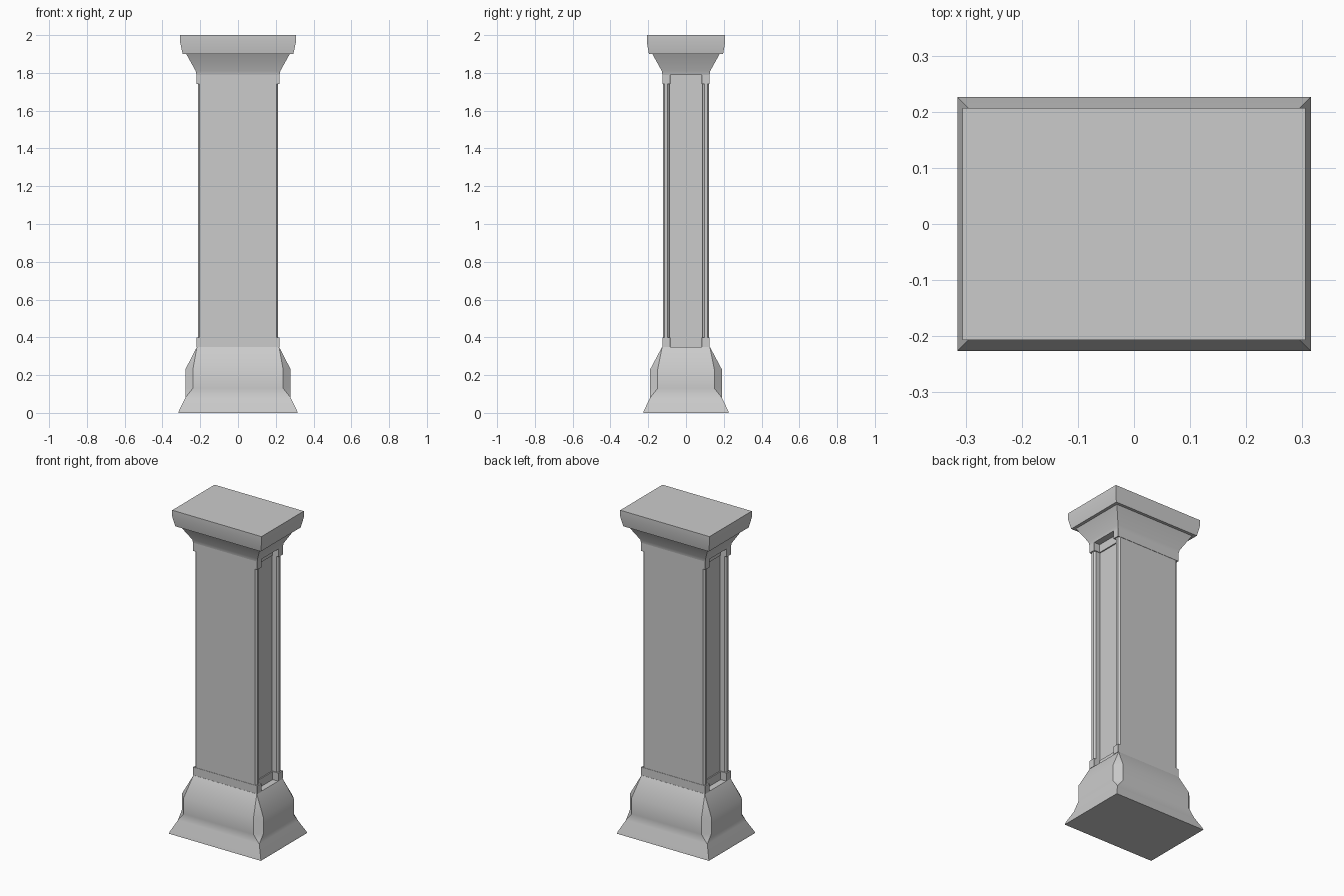
import bpy
import bmesh
from math import radians

cube = bpy.data.objects.get("Cube")
if cube:
    bpy.data.objects.remove(cube, do_unlink=True)

GREY = (0.6, 0.6, 0.6, 1)
stone = bpy.data.materials.new("grey_stone")
stone.use_nodes = True
stone.diffuse_color = GREY
stone.node_tree.nodes["Principled BSDF"].inputs["Base Color"].default_value = GREY


def loft(name, rings, smooth=True):
    """Skin a closed solid through rings of (outline points, height)."""
    bm = bmesh.new()
    loops = [[bm.verts.new((x, y, z)) for x, y in pts] for pts, z in rings]
    for low, high in zip(loops, loops[1:]):
        n = len(low)
        for i in range(n):
            j = (i + 1) % n
            bm.faces.new((low[i], low[j], high[j], high[i]))
    bm.faces.new(loops[0][::-1])
    bm.faces.new(loops[-1])
    bmesh.ops.remove_doubles(bm, verts=bm.verts, dist=0.0001)
    bmesh.ops.recalc_face_normals(bm, faces=bm.faces)
    mesh = bpy.data.meshes.new(name)
    bm.to_mesh(mesh)
    bm.free()
    mesh.materials.append(stone)
    obj = bpy.data.objects.new(name, mesh)
    bpy.context.collection.objects.link(obj)
    if smooth:
        bpy.ops.object.select_all(action='DESELECT')
        obj.select_set(True)
        bpy.context.view_layer.objects.active = obj
        bpy.ops.object.shade_smooth_by_angle(angle=radians(32))
    return obj


def mirrored(quarter):
    """Reflect a first-quadrant outline into all four quadrants."""
    back = quarter[::-1]
    return (quarter + [(-x, y) for x, y in back]
            + [(-x, -y) for x, y in quarter] + [(x, -y) for x, y in back])


def rectangle(x, y, cut=0.0):
    """Rectangle with its corners cut off."""
    return mirrored([(x, y - cut), (x - cut, y)])


def panelled(x, y, inner, cut):
    """Rectangle with a recessed panel on each side and chamfered posts."""
    depth = 0.04
    return mirrored([(x - depth, inner), (x - cut, inner), (x, inner + cut),
                     (x, y - cut), (x - cut, y)])


# Flared plinth with corner chamfers that fade out above and below
plinth = [(0.315, 0.226, 0, 0), (0.313, 0.224, 0, 0.01),
          (0.279, 0.19, 0, 0.08), (0.279, 0.19, 0.04, 0.13),
          (0.279, 0.19, 0.04, 0.23), (0.217, 0.126, 0, 0.35)]
loft("plinth", [(rectangle(x, y, c), z) for x, y, c, z in plinth])

# Shaft with recessed side panels
shaft = panelled(0.213, 0.123, 0.088, 0.01)
loft("shaft", [(shaft, 0.35), (shaft, 1.79)], smooth=False)

# Square collars where the posts meet plinth and capital
collar = panelled(0.22, 0.125, 0.083, 0.0005)
for name, low, high in (("lower_collar", 0.35, 0.4), ("upper_collar", 1.74, 1.79)):
    loft(name, [(collar, low), (collar, high)], smooth=False)

# Flared capital
capital = [(0.22, 0.125, 1.79), (0.224, 0.128, 1.81), (0.274, 0.178, 1.9)]
loft("capital", [(rectangle(x, y), z) for x, y, z in capital])

# Top slab
slab = [(0.293, 0.196, 1.9), (0.306, 0.207, 1.96), (0.306, 0.207, 2.0)]
loft("top_slab", [(rectangle(x, y), z) for x, y, z in slab])
